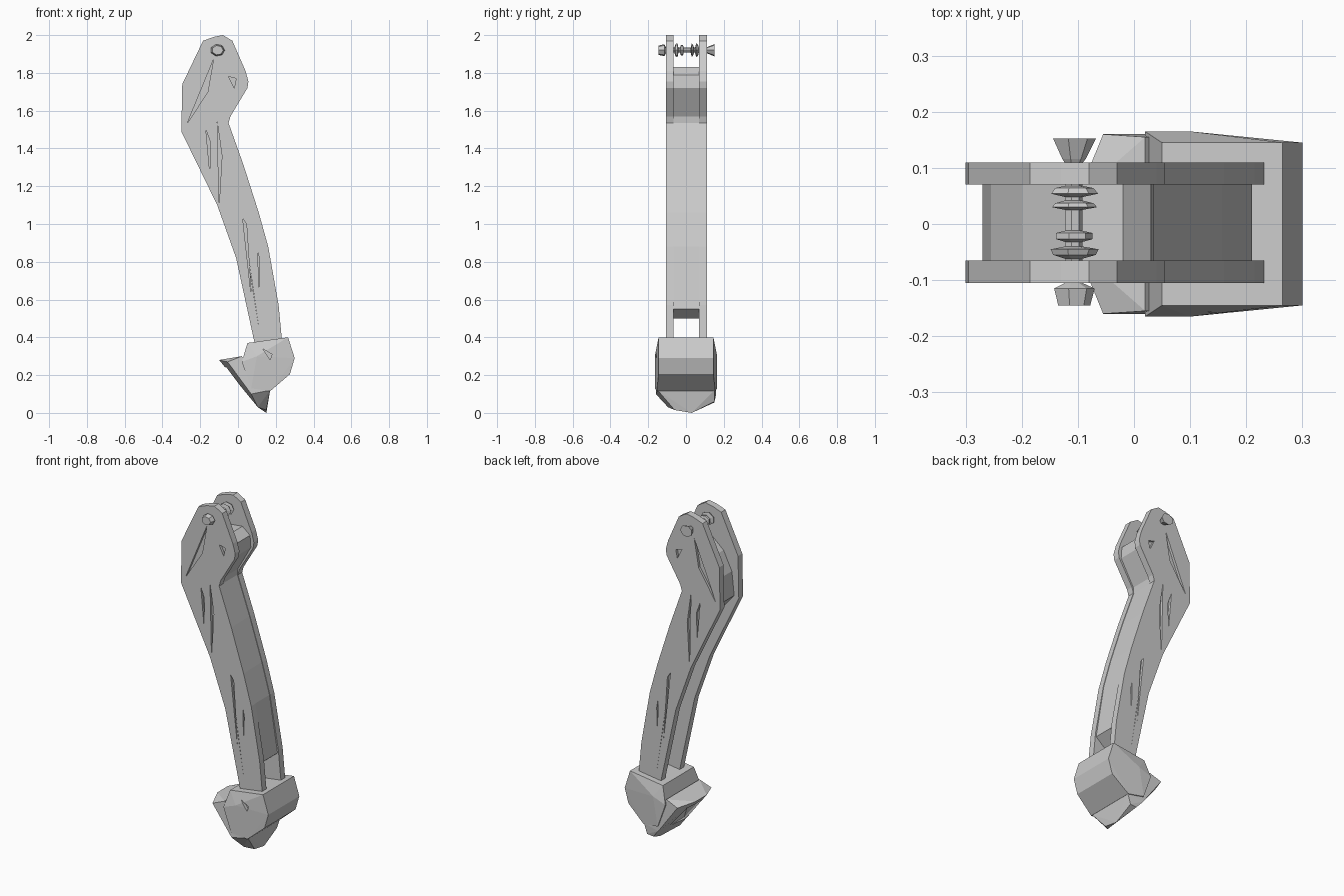
import bpy, bmesh, math
from mathutils import Vector

cube = bpy.data.objects.get("Cube")
if cube:
    bpy.data.objects.remove(cube)

grey = bpy.data.materials.new("plain grey")
grey.use_nodes = True
COLOUR = (0.6, 0.6, 0.6, 1)
grey.diffuse_color = COLOUR
grey.node_tree.nodes["Principled BSDF"].inputs["Base Color"].default_value = COLOUR


def finish(name, bm):
    bmesh.ops.recalc_face_normals(bm, faces=bm.faces)
    mesh = bpy.data.meshes.new(name)
    bm.to_mesh(mesh)
    bm.free()
    mesh.materials.append(grey)
    obj = bpy.data.objects.new(name, mesh)
    bpy.context.collection.objects.link(obj)
    return obj


def slab(name, outline, y0, y1):
    """Extrude an (x, z) outline from y0 to y1."""
    bm = bmesh.new()
    face = bm.faces.new([bm.verts.new((x, y0, z)) for x, z in outline])
    ext = bmesh.ops.extrude_face_region(bm, geom=[face])
    moved = [v for v in ext["geom"] if isinstance(v, bmesh.types.BMVert)]
    bmesh.ops.translate(bm, verts=moved, vec=(0, y1 - y0, 0))
    return finish(name, bm)


def hull(name, points):
    """Faceted solid around a few points."""
    bm = bmesh.new()
    for p in points:
        bm.verts.new(p)
    bmesh.ops.convex_hull(bm, input=bm.verts)
    loose = [v for v in bm.verts if not v.link_faces]
    bmesh.ops.delete(bm, geom=loose, context="VERTS")
    bmesh.ops.dissolve_limit(bm, angle_limit=0.02, verts=bm.verts, edges=bm.edges)
    return finish(name, bm)


def carve(obj, cutter):
    cutter.hide_render = True
    cutter.hide_viewport = True
    cutter.display_type = "WIRE"
    mod = obj.modifiers.new("carve", "BOOLEAN")
    mod.operation = "DIFFERENCE"
    mod.solver = "EXACT"
    mod.object = cutter


def both(x, y, z):
    return [(x, -y, z), (x, y, z)]


# Side plates: hooked head, bent shaft
head = [(-0.185, 1.97), (-0.13, 1.99), (-0.08, 2.0), (-0.03, 1.97),
        (0.04, 1.81), (0.055, 1.755), (0.05, 1.72), (-0.04, 1.57)]
right_edge = [(-0.05, 1.535), (0.03, 1.31), (0.11, 1.06), (0.16, 0.88),
              (0.215, 0.57), (0.235, 0.36)]
left_edge = [(0.09, 0.36), (-0.01, 0.82), (-0.11, 1.1), (-0.3, 1.49), (-0.295, 1.74)]
outline = head + right_edge + left_edge
front_plate = slab("front_plate", outline, -0.105, -0.065)
back_plate = slab("back_plate", outline, 0.07, 0.11)

# Narrow tapered grooves and a small eye in the outer sides of the plates
grooves = [
    [(-0.17, 1.5), (-0.145, 1.43), (-0.15, 1.28)],
    [(-0.11, 1.54), (-0.085, 1.36), (-0.1, 1.1)],
    [(0.025, 1.03), (0.045, 1.0), (0.07, 0.62)],
    [(0.105, 0.86), (0.115, 0.8), (0.11, 0.66)],
    [(0.05, 0.86), (0.075, 0.68), (0.115, 0.42)],
    [(-0.13, 1.87), (-0.16, 1.7), (-0.27, 1.53)],
    [(-0.05, 1.78), (-0.01, 1.77), (-0.02, 1.72)],
]
for plate, name, ya, yb in ((front_plate, "front", -0.13, -0.09),
                            (back_plate, "back", 0.095, 0.13)):
    for i, tri in enumerate(grooves):
        carve(plate, slab(f"{name}_groove_cutter_{i}", tri, ya, yb))

# Web filling the space between the plates
web = [(-0.02, 1.83), (0.03, 1.79), (0.035, 1.72), (-0.05, 1.57)]
web += [(x - 0.003, z) for x, z in right_edge[:4]]
web += [(0.21, 0.55), (0.15, 0.5), (0.08, 0.85), (0.0, 1.1), (-0.1, 1.3),
        (-0.27, 1.5), (-0.255, 1.64), (-0.2, 1.75), (-0.12, 1.82)]
slab("web", web, -0.07, 0.075)

# Pivot pin with collars, turned from a radius profile along y
rings = [(-0.145, 0.03), (-0.115, 0.038), (-0.105, 0.016), (-0.062, 0.016),
         (-0.055, 0.04), (-0.045, 0.045), (-0.04, 0.016), (-0.032, 0.016),
         (-0.027, 0.034), (-0.016, 0.034), (-0.012, 0.016), (0.025, 0.016),
         (0.03, 0.042), (0.037, 0.036), (0.042, 0.016), (0.048, 0.016),
         (0.054, 0.044), (0.064, 0.036), (0.068, 0.016), (0.108, 0.016),
         (0.116, 0.022), (0.152, 0.04)]
SIDES = 7
bm = bmesh.new()
loops = []
for y, r in rings:
    angles = [2 * math.pi * k / SIDES for k in range(SIDES)]
    loops.append([bm.verts.new((-0.108 + r * math.cos(a), y, 1.92 + r * 0.85 * math.sin(a)))
                  for a in angles])
for a, b in zip(loops, loops[1:]):
    for k in range(SIDES):
        n = (k + 1) % SIDES
        bm.faces.new((a[k], a[n], b[n], b[k]))
bm.faces.new(loops[0])
bm.faces.new(loops[-1])
finish("pivot_pin", bm)

# Foot: octagonal block
block = (both(0.05, 0.145, 0.37) + both(0.265, 0.145, 0.4) + both(0.3, 0.145, 0.29)
         + both(0.275, 0.145, 0.205) + both(0.17, 0.155, 0.115) + both(0.07, 0.165, 0.13)
         + both(0.02, 0.165, 0.27) + both(0.1, 0.165, 0.3))
hull("foot_block", block)

# Foot: beak-like toe running down to the tip, hollowed on its sloping face
toe = hull("foot_toe", both(-0.1, 0.05, 0.28) + both(-0.055, 0.16, 0.27)
           + both(0.02, 0.155, 0.3) + both(0.07, 0.16, 0.1) + both(0.17, 0.15, 0.12)
           + [(0.105, -0.095, 0.03), (0.11, 0.15, 0.055), (0.15, 0.03, 0.0),
              (0.15, -0.06, 0.015), (0.15, 0.15, 0.06)])
carve(toe, hull("toe_hollow_cutter", both(-0.1, 0.08, 0.2) + both(-0.06, 0.08, 0.25)
                + both(0.06, 0.07, 0.1) + both(0.0, 0.08, 0.06) + both(0.02, 0.05, 0.2)))

# Small notch in the front of the foot block
block_obj = bpy.data.objects["foot_block"]
carve(block_obj, slab("foot_notch_cutter", [(0.13, 0.34), (0.18, 0.31), (0.17, 0.28)],
                      -0.2, -0.14))
